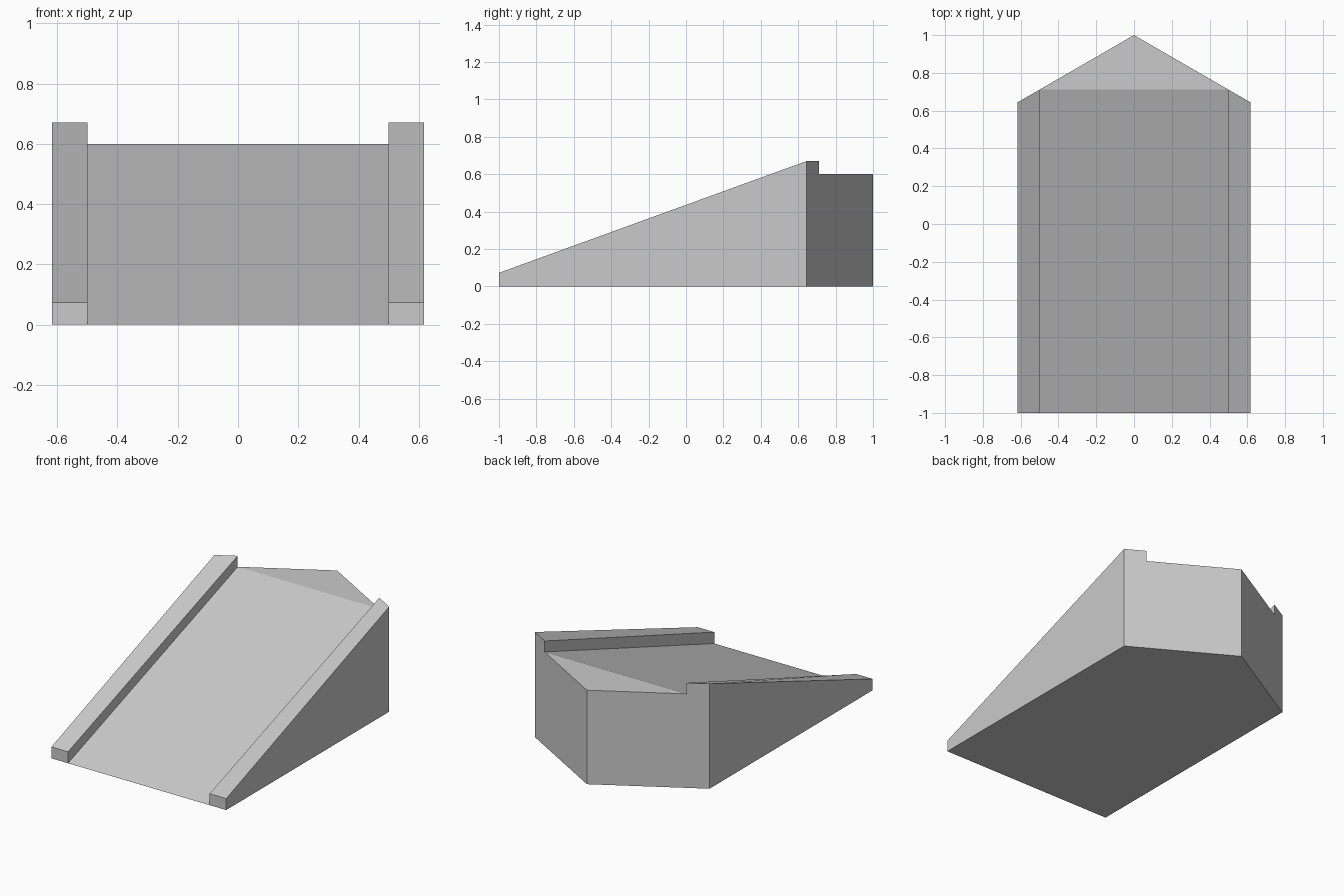
import bpy
import bmesh
import math

cube = bpy.data.objects.get("Cube")
if cube:
    bpy.data.objects.remove(cube, do_unlink=True)

INNER, OUTER = 0.5, 0.617      # half widths of the deck and of the whole ramp
FRONT, APEX = -1.0, 1.0
DECK, RAIL, LIP = 0.6, 0.67, 0.073


def back_y(x):
    """Depth of the pointed back wall at a given half width."""
    return APEX - abs(x) * math.tan(math.radians(30))


grey = bpy.data.materials.new("plain_grey")
grey.use_nodes = True
colour = (0.59, 0.59, 0.59, 1)
grey.diffuse_color = colour
grey.node_tree.nodes["Principled BSDF"].inputs["Base Color"].default_value = colour


def column_solid(name, plan):
    """Solid from plan points (x, y, top height); zero height makes a sharp edge."""
    bm = bmesh.new()
    low = [bm.verts.new((x, y, 0)) for x, y, h in plan]
    high = [bm.verts.new((x, y, h)) if h > 0 else v for (x, y, h), v in zip(plan, low)]
    bm.faces.new(low[::-1])
    top = bm.faces.new(high)
    for i in range(len(plan)):
        j = (i + 1) % len(plan)
        ring = list(dict.fromkeys((low[i], low[j], high[j], high[i])))
        if len(ring) > 2:
            bm.faces.new(ring)
    # crease a pentagonal top where the slope meets the level landing
    if len(plan) == 5:
        bmesh.utils.face_split(top, high[2], high[4])
    bmesh.ops.recalc_face_normals(bm, faces=bm.faces)
    mesh = bpy.data.meshes.new(name)
    bm.to_mesh(mesh)
    bm.free()
    mesh.materials.append(grey)
    obj = bpy.data.objects.new(name, mesh)
    bpy.context.collection.objects.link(obj)
    return obj


# sloping deck with a triangular landing at the back
column_solid("ramp_deck", [
    (-INNER, FRONT, 0), (INNER, FRONT, 0),
    (INNER, back_y(INNER), DECK), (0, APEX, DECK), (-INNER, back_y(INNER), DECK)])

# raised side rails, mirrored across the centre
rails = column_solid("side_rails", [
    (INNER, FRONT, LIP), (OUTER, FRONT, LIP),
    (OUTER, back_y(OUTER), RAIL), (INNER, back_y(INNER), RAIL)])
rails.modifiers.new("mirror", 'MIRROR').use_axis[0] = True
